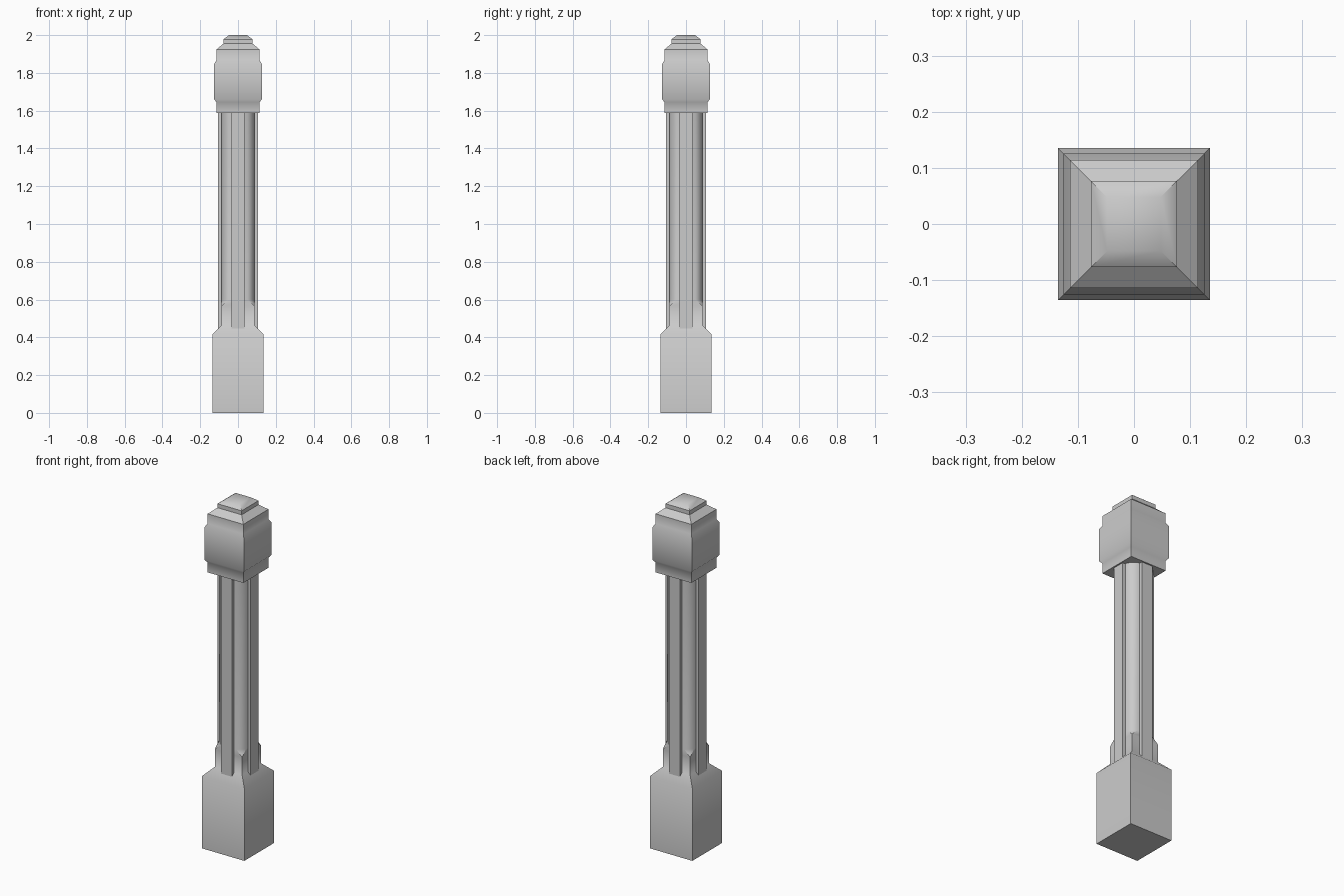
import bpy, bmesh, math

if "Cube" in bpy.data.objects:
    bpy.data.objects.remove(bpy.data.objects["Cube"])


def loft(name, rings):
    """Stack of square sections (half width, z, corner chamfer)."""
    bm = bmesh.new()
    loops = []
    for h, z, c in rings:
        i = h - c
        pts = [(h, -i), (h, i), (i, h), (-i, h), (-h, i), (-h, -i), (-i, -h), (i, -h)]
        loops.append([bm.verts.new((x, y, z)) for x, y in pts])
    for a, b in zip(loops, loops[1:]):
        for k in range(8):
            n = (k + 1) % 8
            bm.faces.new((a[k], a[n], b[n], b[k]))
    bm.faces.new(loops[0][::-1])
    bm.faces.new(loops[-1])
    bmesh.ops.remove_doubles(bm, verts=bm.verts, dist=1e-5)
    return finish(name, bm)


def finish(name, bm):
    bmesh.ops.recalc_face_normals(bm, faces=bm.faces)
    me = bpy.data.meshes.new(name)
    bm.to_mesh(me)
    bm.free()
    ob = bpy.data.objects.new(name, me)
    bpy.context.collection.objects.link(ob)
    bpy.ops.object.select_all(action='DESELECT')
    ob.select_set(True)
    bpy.context.view_layer.objects.active = ob
    bpy.ops.object.shade_smooth_by_angle(angle=math.radians(46))
    return ob


# Square base with sloped shoulder, rising into a shaft with stop-chamfered corners
loft("base_and_shaft", [
    (0.135, 0.0, 0), (0.135, 0.416, 0), (0.087, 0.464, 0),
    (0.087, 0.565, 0), (0.087, 0.60, 0.037), (0.087, 1.59, 0.037)])

# Stepped cap
loft("cap", [
    (0.114, 1.587, 0), (0.114, 1.645, 0), (0.126, 1.66, 0), (0.126, 1.847, 0),
    (0.114, 1.868, 0), (0.114, 1.924, 0), (0.077, 1.955, 0), (0.077, 1.978, 0),
    (0.048, 2.0, 0)])

# Raised flat strip on each side of the shaft
for k, side in enumerate(("right", "back", "left", "front")):
    bm = bmesh.new()
    bmesh.ops.create_cube(bm, size=1)
    for v in bm.verts:
        v.co = (0.0925 + v.co.x * 0.025, v.co.y * 0.07, 1.015 + v.co.z * 1.146)
    ob = finish("strip_" + side, bm)
    ob.rotation_euler.z = k * math.pi / 2
